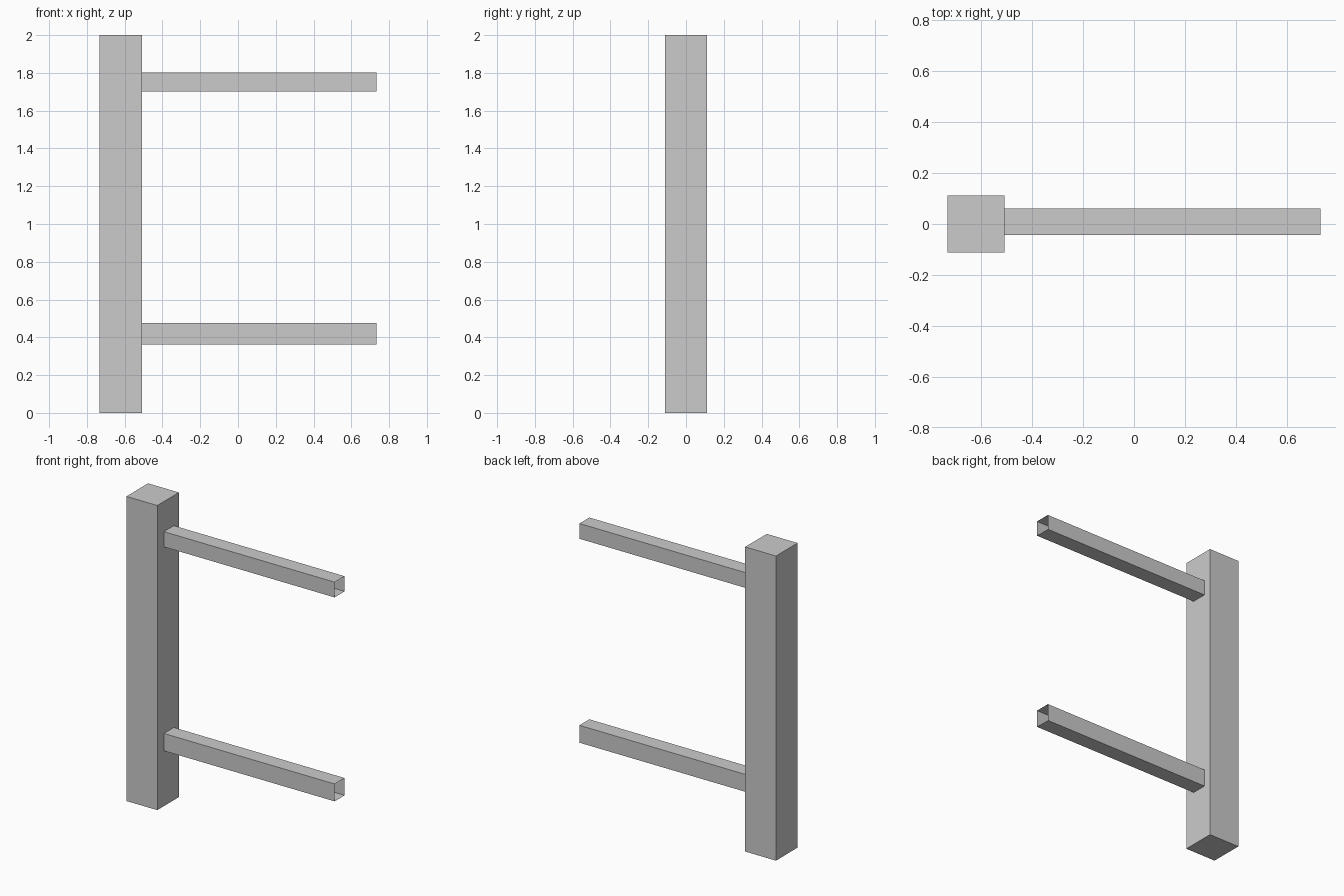
import bpy, bmesh
from mathutils import Vector

if "Cube" in bpy.data.objects:
    bpy.data.objects.remove(bpy.data.objects["Cube"])


def box(name, lo, hi, open_ends=False):
    """Axis-aligned box from two corners, optionally open at both x ends."""
    lo, hi = Vector(lo), Vector(hi)
    bm = bmesh.new()
    bmesh.ops.create_cube(bm, size=1)
    bmesh.ops.scale(bm, vec=hi - lo, verts=bm.verts)
    bmesh.ops.translate(bm, vec=(lo + hi) / 2, verts=bm.verts)
    if open_ends:
        bm.normal_update()
        ends = [f for f in bm.faces if abs(f.normal.x) > 0.9]
        bmesh.ops.delete(bm, geom=ends, context='FACES_ONLY')
    mesh = bpy.data.meshes.new(name)
    bm.to_mesh(mesh)
    bm.free()
    obj = bpy.data.objects.new(name, mesh)
    bpy.context.collection.objects.link(obj)
    return obj


# Upright post
box("post", (-0.732, -0.112, 0), (-0.508, 0.112, 2))

# Hollow rails, butted against the post and open at the free end
for name, z0, z1 in (("lower_rail", 0.363, 0.477), ("upper_rail", 1.702, 1.802)):
    box(name, (-0.508, -0.043, z0), (0.732, 0.06, z1), open_ends=True)
